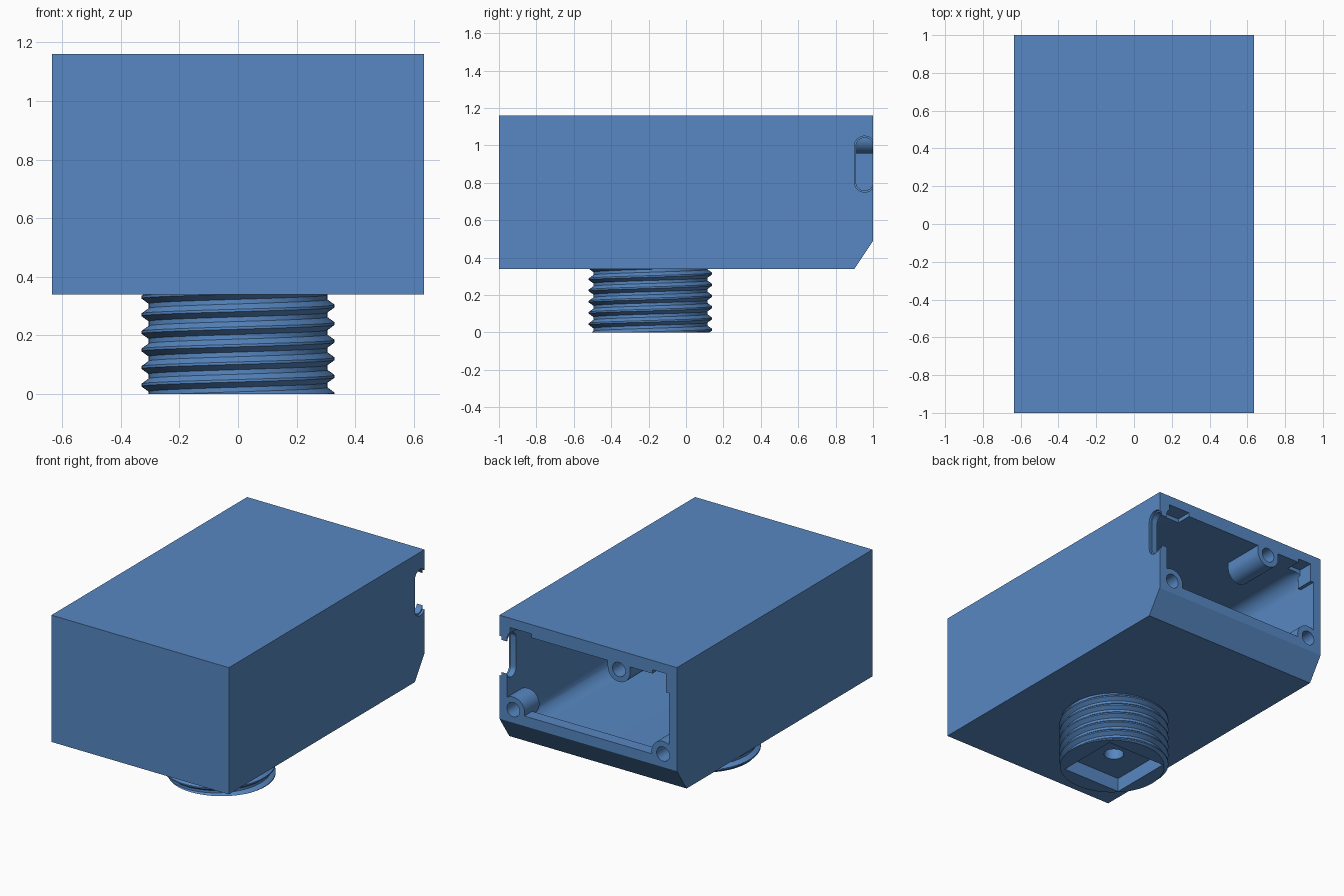
import bpy, bmesh, math
from math import pi, sin, cos

if "Cube" in bpy.data.objects:
    bpy.data.objects.remove(bpy.data.objects["Cube"])

blue = bpy.data.materials.new("steel blue")
blue.diffuse_color = (0.095, 0.245, 0.54, 1)
blue.use_nodes = True
blue.node_tree.nodes["Principled BSDF"].inputs["Base Color"].default_value = blue.diffuse_color


def make(name, bm, hidden=False):
    bmesh.ops.remove_doubles(bm, verts=bm.verts, dist=1e-5)
    bmesh.ops.recalc_face_normals(bm, faces=bm.faces)
    me = bpy.data.meshes.new(name)
    bm.to_mesh(me)
    bm.free()
    me.materials.append(blue)
    ob = bpy.data.objects.new(name, me)
    ob.hide_render = hidden
    bpy.context.collection.objects.link(ob)
    return ob


def loft(name, sections):
    """Closed solid through rings of equal point count."""
    bm = bmesh.new()
    rings = [[bm.verts.new(p) for p in s] for s in sections]
    n = len(rings[0])
    for a, b in zip(rings, rings[1:]):
        for i in range(n):
            bm.faces.new((a[i], a[(i + 1) % n], b[(i + 1) % n], b[i]))
    bm.faces.new(rings[0])
    bm.faces.new(rings[-1])
    return make(name, bm)


def box(name, x0, x1, y0, y1, z0, z1):
    ring = lambda z: [(x0, y0, z), (x1, y0, z), (x1, y1, z), (x0, y1, z)]
    return loft(name, [ring(z0), ring(z1)])


def rod_y(name, x, z, r, y0, y1, n=40):
    ring = lambda y: [(x + r * cos(2 * pi * i / n), y, z + r * sin(2 * pi * i / n)) for i in range(n)]
    return loft(name, [ring(y0), ring(y1)])


def capsule_x(name, y, z0, z1, r, x0, x1, n=16):
    pts = [(y + r * cos(pi * i / n), z1 + r * sin(pi * i / n)) for i in range(n + 1)]
    pts += [(y - r * cos(pi * i / n), z0 - r * sin(pi * i / n)) for i in range(n + 1)]
    return loft(name, [[(x, a, b) for a, b in pts] for x in (x0, x1)])


def rounded(y, w, z0, z1, r, n=8):
    """Rounded rectangle in the xz plane."""
    out = []
    for k, (cx, cz) in enumerate([(w - r, z1 - r), (r - w, z1 - r), (r - w, z0 + r), (w - r, z0 + r)]):
        for i in range(n + 1):
            a = pi / 2 * (k + i / n)
            out.append((cx + r * cos(a), y, cz + r * sin(a)))
    return out


def boolean(target, tool, op):
    m = target.modifiers.new(op, 'BOOLEAN')
    m.operation, m.solver, m.object = op, 'EXACT', tool
    bpy.context.view_layer.objects.active = target
    bpy.ops.object.modifier_apply(modifier=m.name)
    bpy.data.objects.remove(tool)


# Case: side profile with a chamfered lower back edge
profile = [(-1, .34), (.9, .34), (1, .49), (1, 1.16), (-1, 1.16)]
case = loft("case", [[(x, y, z) for y, z in profile] for x in (-.635, .635)])

# Hollow interior, open at the back, floor rising behind the chamfer
boolean(case, loft("cavity", [rounded(-.93, .58, .41, 1.075, .1), rounded(.83, .58, .41, 1.075, .1),
                              rounded(.92, .58, .555, 1.075, .05), rounded(1.1, .58, .555, 1.075, .05)]),
        'DIFFERENCE')

# Stepped block in the upper corner of the opening, and lid notches
boolean(case, box("corner_block", -.61, -.557, .88, 1, .98, 1.12), 'UNION')
boolean(case, box("notch_a", .405, .56, .9, 1.1, 1.0, 1.1), 'DIFFERENCE')
boolean(case, box("notch_b", -.557, -.46, .9, 1.1, 1.0, 1.1), 'DIFFERENCE')

# Screw bosses: two lower corners and one under the roof
for x, z, r, y0 in [(.536, .575, .082, .85), (-.536, .575, .082, .85), (-.22, 1.037, .08, .72)]:
    boolean(case, rod_y("boss", x, z, r, y0, 1), 'UNION')
    if z > 1:
        boolean(case, box("boss_neck", x - .08, x + .08, y0, 1, z, 1.12), 'UNION')
    boolean(case, rod_y("screw_hole", x, z, .046, y0 + .02, 1.1), 'DIFFERENCE')

# Cable slot in the right wall with a shallow outer step
boolean(case, capsule_x("slot", .955, .805, .995, .046, .5, .7), 'DIFFERENCE')
boolean(case, capsule_x("slot_step", .955, .805, .995, .055, .62, .7), 'DIFFERENCE')

# Threaded stem: helical rows clamped between the end planes
PITCH, N, TOP, CY = .06, 96, .35, -.19
STEPS = [(0, .33), (.07, .33), (.37, .305), (.63, .305), (.93, .33), (1, .33)]


def thread_radius(t):
    t %= 1
    for (a, ra), (b, rb) in zip(STEPS, STEPS[1:]):
        if t <= b:
            return ra + (rb - ra) * (t - a) / (b - a)


bm = bmesh.new()
rows = [k + t for k in range(-2, 8) for t in (.07, .37, .63, .93)]
grid = []
for t in rows:
    row = []
    for j in range(N + 1):
        turn = j / N
        z = min(max(PITCH * (t + turn), 0), TOP)
        r = thread_radius(z / PITCH - turn)
        row.append(bm.verts.new((r * cos(2 * pi * turn), CY + r * sin(2 * pi * turn), z)))
    grid.append(row)
for a, b in zip(grid, grid[1:]):
    for j in range(N):
        bm.faces.new((a[j], a[j + 1], b[j + 1], b[j]))
bm.faces.new(grid[0][:N])
bm.faces.new(grid[-1][:N])
bmesh.ops.remove_doubles(bm, verts=bm.verts, dist=1e-5)
bmesh.ops.dissolve_degenerate(bm, edges=bm.edges, dist=1e-5)
stem = make("threaded_stem", bm)

# Square socket in the stem, and a bore through into the case
boolean(stem, box("socket", -.21, .21, CY - .21, CY + .21, -.1, .09), 'DIFFERENCE')
for part in (stem, case):
    ring = lambda z: [(.06 * cos(pi * i / 16), CY + .06 * sin(pi * i / 16), z) for i in range(32)]
    boolean(part, loft("bore", [ring(-.1), ring(.6)]), 'DIFFERENCE')

# Smooth the curved walls, keep corners sharp
for ob in (case, stem):
    bpy.ops.object.select_all(action='DESELECT')
    ob.select_set(True)
    bpy.context.view_layer.objects.active = ob
    bpy.ops.object.shade_smooth_by_angle(angle=math.radians(25))
